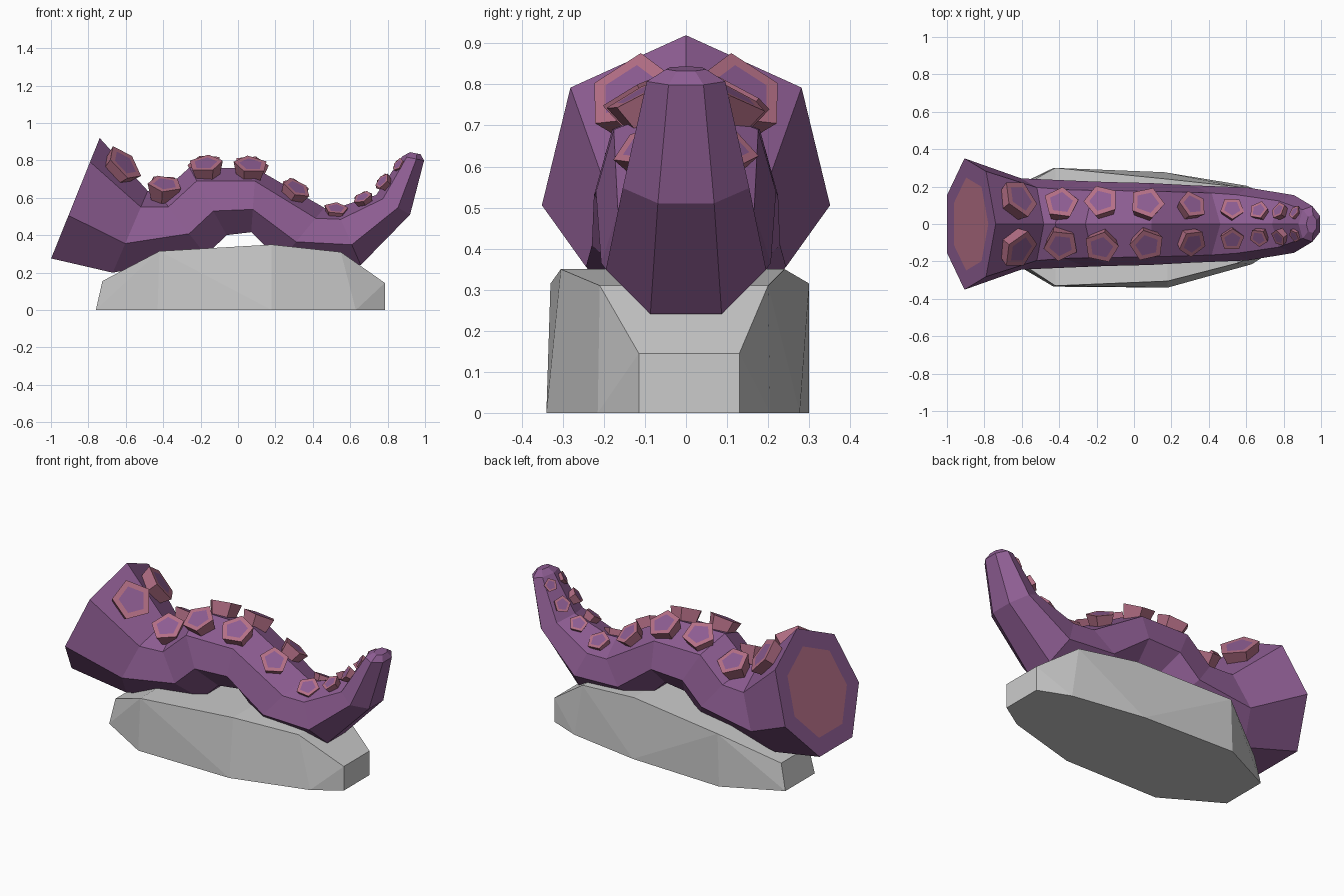
import bpy, bmesh
from math import sin, cos, pi, radians
from mathutils import Vector

if "Cube" in bpy.data.objects:
    bpy.data.objects.remove(bpy.data.objects["Cube"])


def material(name, rgb):
    m = bpy.data.materials.new(name)
    m.diffuse_color = (*rgb, 1)
    m.use_nodes = True
    m.node_tree.nodes["Principled BSDF"].inputs["Base Color"].default_value = m.diffuse_color
    return m


purple = material("purple_skin", (0.27, 0.11, 0.29))
pink = material("pink_flesh", (0.46, 0.16, 0.24))


def finish(bm, name, mats=()):
    bmesh.ops.recalc_face_normals(bm, faces=bm.faces[:])
    mesh = bpy.data.meshes.new(name)
    bm.to_mesh(mesh)
    bm.free()
    for m in mats:
        mesh.materials.append(m)
    ob = bpy.data.objects.new(name, mesh)
    bpy.context.collection.objects.link(ob)
    return ob


def bridge(bm, a, b, mat=0):
    n = len(a)
    for i in range(n):
        bm.faces.new((a[i], a[(i + 1) % n], b[(i + 1) % n], b[i])).material_index = mat


# Tentacle: seven-sided rings (centre x, centre z, up x, up z, half width, half height)
rings = [
    (-.876, .581, .374, .928, .36, .365),
    (-.581, .407, .394, .92, .25, .25),
    (-.290, .446, -.61, .79, .235, .215),
    (-.155, .572, -.483, .876, .23, .217),
    (.082, .578, .07, .997, .225, .18),
    (.338, .398, .64, .77, .212, .193),
    (.593, .385, -.40, .917, .20, .175),
    (.834, .560, -.87, .50, .158, .11),
    (.940, .810, -.98, .20, .098, .062),
    (.950, .838, -.98, .20, .05, .03),
]
bm = bmesh.new()


def ring(cx, cz, ux, uz, ry, ru):
    out = []
    for i in range(7):
        a = 2 * pi * i / 7
        out.append(bm.verts.new((cx + ux * ru * cos(a), ry * sin(a), cz + uz * ru * cos(a))))
    return out


loops = [ring(*r) for r in rings]
for a, b in zip(loops, loops[1:]):
    bridge(bm, a, b)
bm.faces.new(loops[-1])
# Cut end: skin rim around a flesh face
inner = ring(*rings[0][:4], .255, .26)
bridge(bm, loops[0], inner)
bm.faces.new(inner).material_index = 1
finish(bm, "tentacle", (purple, pink))

# Suckers: mouth x, z, half spacing, radius, normal x, normal z
stations = [
    (-.605, .785, .14, .115, .73, .68),
    (-.390, .675, .115, .095, .10, 1.0),
    (-.175, .785, .125, .095, -.12, 1.0),
    (.070, .780, .115, .095, .12, 1.0),
    (.315, .655, .105, .082, .50, .87),
    (.525, .545, .085, .067, .10, 1.0),
    (.665, .605, .075, .054, -.43, .90),
    (.770, .690, .075, .050, -.75, .62),
    (.855, .780, .065, .040, -.82, .57),
]
bm = bmesh.new()


def sucker(x, y, z, r, n, turn):
    side = n.cross(Vector((0, 1, 0))).normalized()
    up = n.cross(side)

    def pent(radius, depth):
        c = Vector((x, y, z)) - n * depth
        return [bm.verts.new(c + radius * (side * cos(turn + 2 * pi * i / 5)
                                           + up * sin(turn + 2 * pi * i / 5))) for i in range(5)]

    base, rim, mouth = pent(r * .68, r * 1.1), pent(r, 0), pent(r * .68, 0)
    bm.faces.new(base).material_index = 1
    bridge(bm, base, rim, 1)
    bridge(bm, rim, mouth, 1)
    bm.faces.new(mouth)


tilt = radians(28)
for k, (x, z, y, r, nx, nz) in enumerate(stations):
    for s in (-1, 1):
        d = Vector((nx, 0, nz)).normalized() * cos(tilt)
        n = d + Vector((0, s * sin(tilt), 0))
        sucker(x, s * y, z, r, n, k * .5 + s * .3)
finish(bm, "suckers", (purple, pink))

# Rock: hull of a base outline and a sloped top outline
top = [(-.42, -.33, .315), (.18, -.305, .35), (.55, -.21, .31), (.785, -.115, .145),
       (.785, .13, .145), (.55, .20, .31), (.18, .24, .35), (-.42, .30, .315),
       (-.725, .13, .155), (-.725, -.13, .155)]
base = [(-.43, -.335), (.18, -.34), (.63, -.215), (.785, -.115), (.785, .13),
        (.60, .205), (.16, .277), (-.43, .30), (-.76, .14), (-.76, -.14)]
bm = bmesh.new()
for p in top + [(x, y, 0) for x, y in base]:
    bm.verts.new(p)
bmesh.ops.convex_hull(bm, input=bm.verts[:])
bmesh.ops.dissolve_limit(bm, angle_limit=radians(3), verts=bm.verts[:], edges=bm.edges[:])
finish(bm, "rock")
